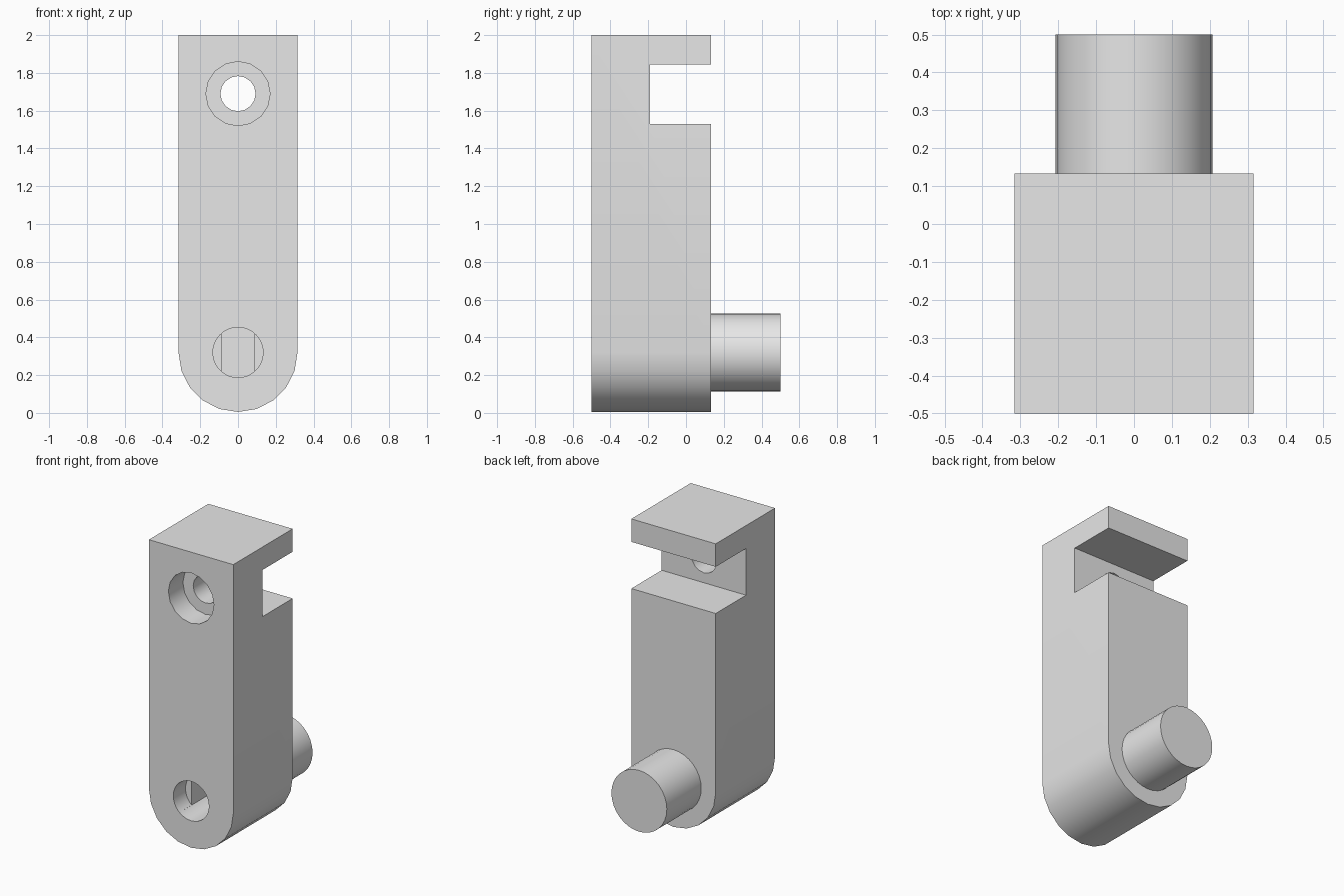
import bpy
import bmesh
from math import sin, cos, pi, asin, radians

if "Cube" in bpy.data.objects:
    bpy.data.objects.remove(bpy.data.objects["Cube"], do_unlink=True)

grey = bpy.data.materials.new("plain grey")
grey.use_nodes = True
colour = (0.8, 0.8, 0.8, 1)
grey.diffuse_color = colour
grey.node_tree.nodes["Principled BSDF"].inputs["Base Color"].default_value = colour

FRONT, BACK = -0.5, 0.133
HALF_W = 0.315
LOW_Z, HIGH_Z = 0.32, 1.69


def arc(radius, z, start, end, steps):
    """Points on an arc in the x-z plane, both ends included."""
    return [(radius * cos(start + (end - start) * i / steps),
             z + radius * sin(start + (end - start) * i / steps))
            for i in range(steps + 1)]


def circle(radius, z, sides):
    return arc(radius, z, 0, 2 * pi, sides)[:-1]


def prism(name, outline, y0, y1):
    """Extrude an x-z outline along y."""
    bm = bmesh.new()
    face = bm.faces.new([bm.verts.new((x, y0, z)) for x, z in outline])
    grown = bmesh.ops.extrude_face_region(bm, geom=[face])["geom"]
    moved = [v for v in grown if isinstance(v, bmesh.types.BMVert)]
    bmesh.ops.translate(bm, verts=moved, vec=(0, y1 - y0, 0))
    bmesh.ops.recalc_face_normals(bm, faces=bm.faces)
    mesh = bpy.data.meshes.new(name)
    bm.to_mesh(mesh)
    bm.free()
    mesh.materials.append(grey)
    obj = bpy.data.objects.new(name, mesh)
    bpy.context.collection.objects.link(obj)
    return obj


def select(obj):
    bpy.ops.object.select_all(action='DESELECT')
    obj.select_set(True)
    bpy.context.view_layer.objects.active = obj


def cut(target, cutter):
    select(target)
    mod = target.modifiers.new("cut", 'BOOLEAN')
    mod.operation = 'DIFFERENCE'
    mod.solver = 'EXACT'
    mod.object = cutter
    bpy.ops.object.modifier_apply(modifier=mod.name)
    bpy.data.objects.remove(cutter, do_unlink=True)


# Arm with a rounded lower end
outline = arc(HALF_W, LOW_Z, pi, 2 * pi, 10) + [(HALF_W, 2), (-HALF_W, 2)]
arm = prism("arm", outline, FRONT, BACK)

# Square notch across the back
notch = [(-0.5, 1.53), (0.5, 1.53), (0.5, 1.845), (-0.5, 1.845)]
cut(arm, prism("notch_cutter", notch, -0.19, 0.3))

# Stepped bolt hole at the top
cut(arm, prism("bolt_head_cutter", circle(0.17, HIGH_Z, 16), -0.6, -0.345))
cut(arm, prism("bolt_hole_cutter", circle(0.093, HIGH_Z, 16), -0.6, -0.1))

# Round socket at the bottom, with a deeper keyway between two chords
R = 0.133
spread = asin(0.087 / R)
keyway = (arc(R, LOW_Z, pi / 2 - spread, pi / 2 + spread, 8)
          + arc(R, LOW_Z, 3 * pi / 2 - spread, 3 * pi / 2 + spread, 8))
cut(arm, prism("socket_cutter", circle(R, LOW_Z, 32), -0.6, -0.37))
cut(arm, prism("keyway_cutter", keyway, -0.45, -0.05))

# Round peg on the back
peg = prism("peg", circle(0.207, LOW_Z, 32), BACK - 0.01, 0.5)

for part in (arm, peg):
    select(part)
    bpy.ops.object.shade_smooth_by_angle(angle=radians(30))
